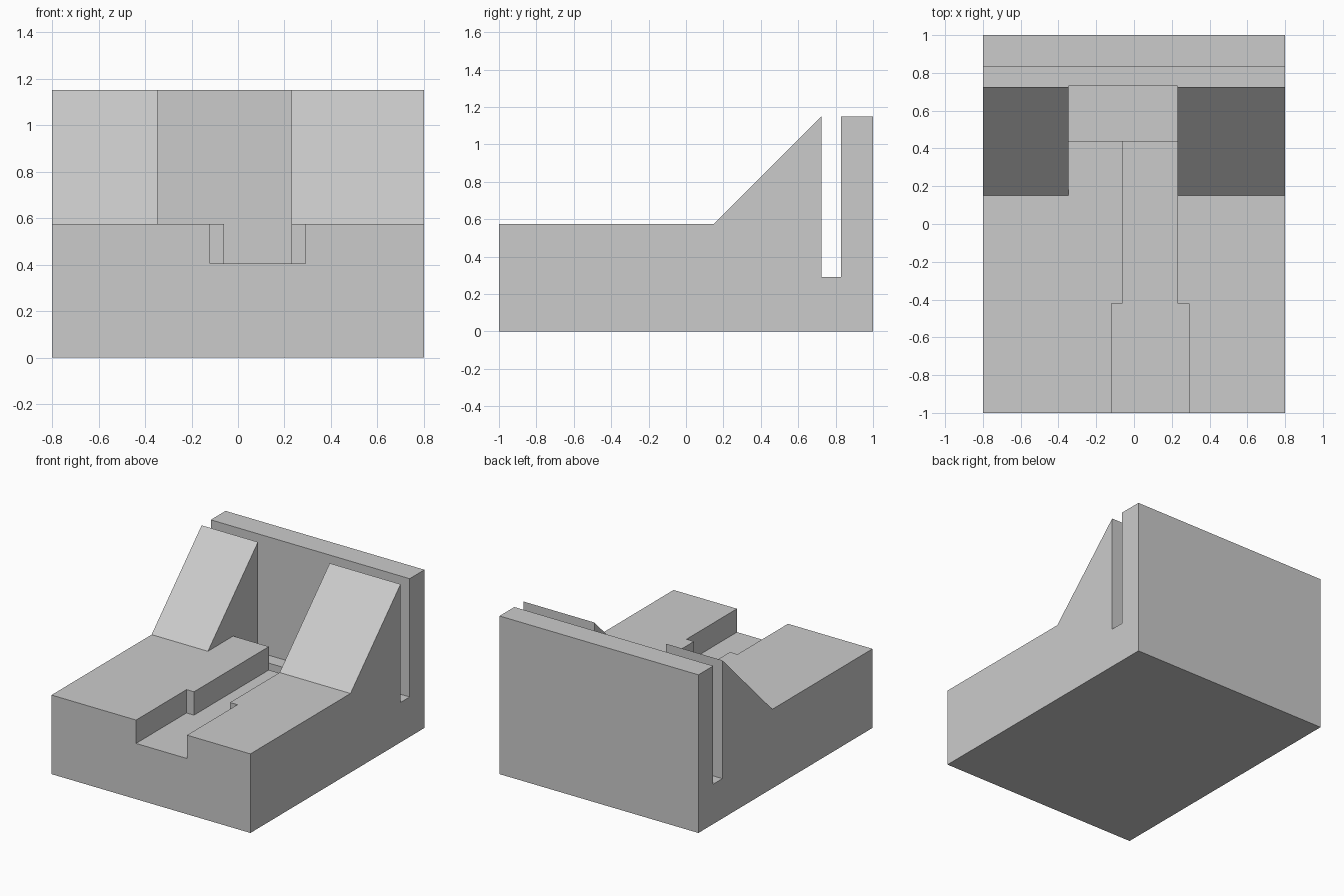
import bpy
import bmesh

default = bpy.data.objects.get("Cube")
if default:
    bpy.data.objects.remove(default, do_unlink=True)

# One plain grey for the whole stand
grey = bpy.data.materials.new("plain_grey")
grey.use_nodes = True
colour = (0.6, 0.6, 0.6, 1)
grey.diffuse_color = colour
grey.node_tree.nodes["Principled BSDF"].inputs["Base Color"].default_value = colour

SIDE, SHELF, TOP = 0.8, 0.575, 1.15
SLOT_FRONT, SLOT_BACK, SLOT_FLOOR = 0.725, 0.83, 0.29
PIT_LEFT, PIT_RIGHT = -0.347, 0.23


def extrude_profile(name, profile, x0, x1):
    """Extrude a side profile of (y, z) points from x0 to x1."""
    bm = bmesh.new()
    face = bm.faces.new([bm.verts.new((x0, y, z)) for y, z in profile])
    moved = bmesh.ops.extrude_face_region(bm, geom=[face])["geom"]
    verts = [v for v in moved if isinstance(v, bmesh.types.BMVert)]
    bmesh.ops.translate(bm, verts=verts, vec=(x1 - x0, 0, 0))
    bmesh.ops.recalc_face_normals(bm, faces=bm.faces)
    mesh = bpy.data.meshes.new(name)
    bm.to_mesh(mesh)
    bm.free()
    mesh.materials.append(grey)
    obj = bpy.data.objects.new(name, mesh)
    bpy.context.collection.objects.link(obj)
    return obj


def cut_box(target, name, x0, x1, y0, y1, z0):
    """Cut a box-shaped recess, open at the top, and drop the cutter."""
    profile = [(y0, z0), (y1, z0), (y1, TOP + 0.2), (y0, TOP + 0.2)]
    cutter = extrude_profile(name, profile, x0, x1)
    cutter.hide_render = True
    mod = target.modifiers.new(name, "BOOLEAN")
    mod.operation = "DIFFERENCE"
    mod.solver = "EXACT"
    mod.object = cutter
    bpy.context.view_layer.objects.active = target
    bpy.ops.object.modifier_apply(modifier=mod.name)
    bpy.data.objects.remove(cutter, do_unlink=True)


# Base block with the tall back wall and the slot in front of it
body = extrude_profile("base_and_back_wall", [
    (-1, 0), (1, 0), (1, TOP), (SLOT_BACK, TOP), (SLOT_BACK, SLOT_FLOOR),
    (SLOT_FRONT, SLOT_FLOOR), (SLOT_FRONT, SHELF), (-1, SHELF)], -SIDE, SIDE)

# Stepped channel along the base, ending in a deeper pit
cut_box(body, "wide_channel", -0.12, 0.29, -1.1, -0.42, 0.405)
cut_box(body, "narrow_channel", -0.06, PIT_RIGHT, -0.5, 0.5, 0.405)
cut_box(body, "deep_pit", PIT_LEFT, PIT_RIGHT, 0.44, 0.73, 0.23)

# Sloping supports on either side of the pit
slope = [(0.15, SHELF), (SLOT_FRONT, SHELF), (SLOT_FRONT, TOP)]
extrude_profile("right_ramp", slope, -SIDE, PIT_LEFT)
extrude_profile("left_ramp", slope, PIT_RIGHT, SIDE)
